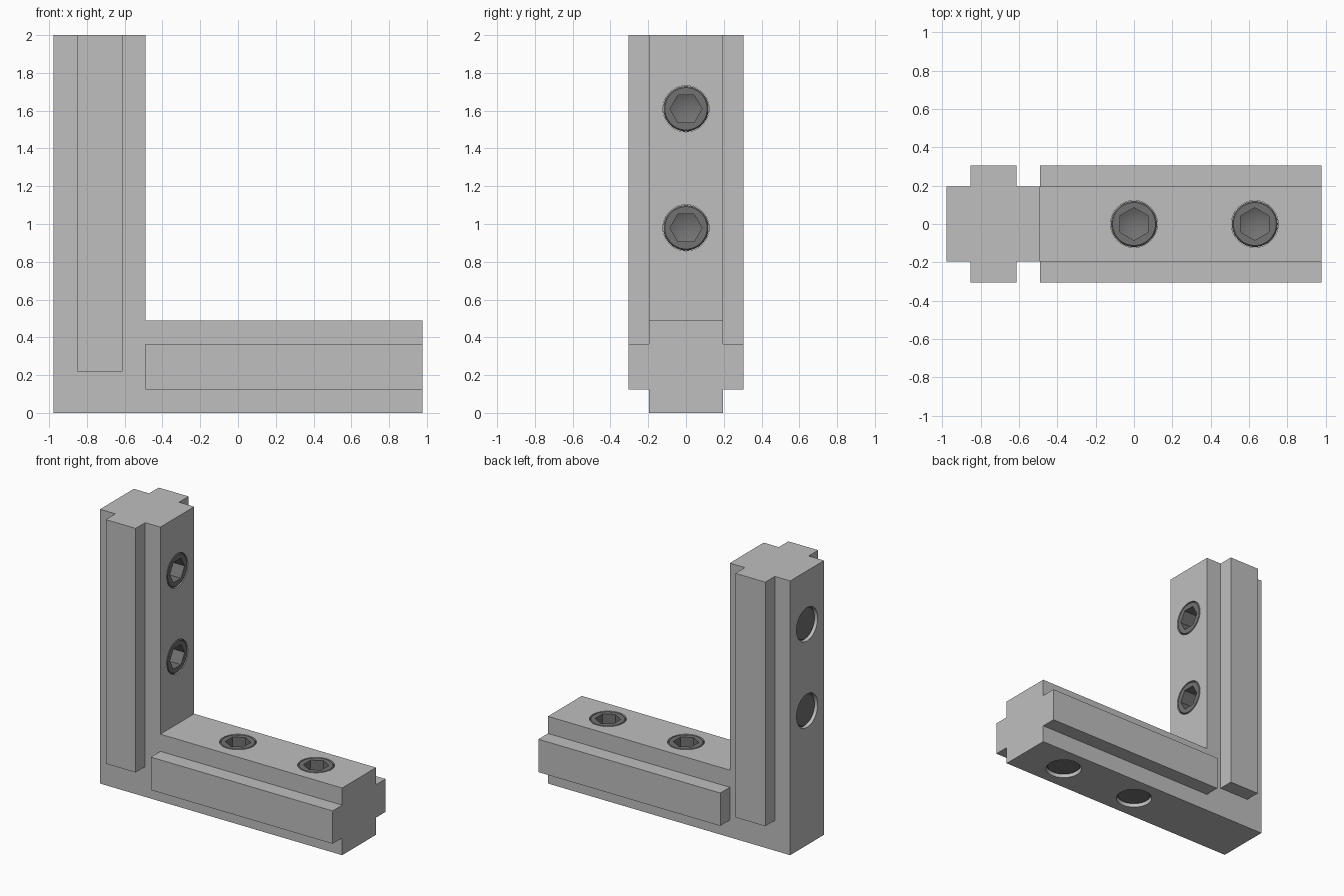
import bpy, bmesh, math
from mathutils import Matrix, Vector

cube = bpy.data.objects.get("Cube")
if cube:
    bpy.data.objects.remove(cube, do_unlink=True)


def material(name, value):
    mat = bpy.data.materials.new(name)
    mat.use_nodes = True
    col = (value, value, value, 1)
    mat.diffuse_color = col
    mat.node_tree.nodes["Principled BSDF"].inputs["Base Color"].default_value = col
    return mat


light_steel = material("light steel", 0.52)
dark_steel = material("dark steel", 0.17)


def finish(bm, name, mat):
    bmesh.ops.recalc_face_normals(bm, faces=bm.faces[:])
    mesh = bpy.data.meshes.new(name)
    bm.to_mesh(mesh)
    bm.free()
    mesh.materials.append(mat)
    obj = bpy.data.objects.new(name, mesh)
    bpy.context.collection.objects.link(obj)
    return obj


def prism(name, outline, half_depth):
    """Extrude an x-z outline symmetrically along y."""
    bm = bmesh.new()
    face = bm.faces.new([bm.verts.new((x, -half_depth, z)) for x, z in outline])
    ext = bmesh.ops.extrude_face_region(bm, geom=[face])
    verts = [v for v in ext["geom"] if isinstance(v, bmesh.types.BMVert)]
    bmesh.ops.translate(bm, verts=verts, vec=(0, 2 * half_depth, 0))
    return finish(bm, name, light_steel)


def rect(x0, x1, z0, z1):
    return [(x0, z0), (x1, z0), (x1, z1), (x0, z1)]


def smooth(obj):
    bpy.ops.object.select_all(action="DESELECT")
    obj.select_set(True)
    bpy.context.view_layer.objects.active = obj
    bpy.ops.object.shade_smooth_by_angle(angle=math.radians(30))


END, ARM, TOP = 0.977, 0.49, 2.0
SIDES = 48

# Where each screw meets the inner face, socket pointing outwards
upright = Matrix.Rotation(math.pi / 2, 4, "Y")
seats = {
    "upright_upper": Matrix.Translation((-ARM, 0, 1.61)) @ upright,
    "upright_lower": Matrix.Translation((-ARM, 0, 0.98)) @ upright,
    "foot_inner": Matrix.Translation((0, 0, ARM)),
    "foot_outer": Matrix.Translation((0.63, 0, ARM)),
}

# L-shaped body with a side rail along each arm
bracket = prism("corner_bracket", [(-END, 0), (END, 0), (END, ARM),
                                   (-ARM, ARM), (-ARM, TOP), (-END, TOP)], 0.195)
upright_rail = prism("upright_rail", rect(-0.853, -0.612, 0.22, TOP), 0.305)
foot_rail = prism("foot_rail", rect(-ARM, END, 0.125, 0.365), 0.305)

# Round holes through both arms
bm = bmesh.new()
for seat in seats.values():
    bmesh.ops.create_cone(bm, cap_ends=True, segments=SIDES, radius1=0.122, radius2=0.122,
                          depth=0.8, matrix=seat @ Matrix.Translation((0, 0, -0.25)))
holes = finish(bm, "hole_cutter", light_steel)

helpers = [(upright_rail, "UNION"), (foot_rail, "UNION"), (holes, "DIFFERENCE")]
for helper, operation in helpers:
    helper.hide_render = True
    mod = bracket.modifiers.new(helper.name, "BOOLEAN")
    mod.operation, mod.object, mod.solver = operation, helper, "EXACT"
graph = bpy.context.evaluated_depsgraph_get()
shaped = bpy.data.meshes.new_from_object(bracket.evaluated_get(graph))
bracket.modifiers.clear()
bracket.data = shaped
for helper, _ in helpers:
    bpy.data.objects.remove(helper, do_unlink=True)
smooth(bracket)


def ring(bm, count, radius, z):
    return [bm.verts.new((radius * math.cos(a), radius * math.sin(a), z))
            for a in (math.pi / 2 + math.tau * i / count for i in range(count))]


def bridge(bm, a, b):
    for i in range(len(a)):
        j = (i + 1) % len(a)
        bm.faces.new((a[i], a[j], b[j], b[i]))


def set_screw(name, seat):
    bm = bmesh.new()
    # Chamfered cylinder
    levels = [(0.11, -0.47), (0.12, -0.46), (0.12, -0.01), (0.112, 0)]
    rings = [ring(bm, SIDES, r, z) for r, z in levels]
    for low, high in zip(rings, rings[1:]):
        bridge(bm, low, high)
    bm.faces.new(rings[0])
    # Hexagonal socket with a conical bottom
    mouth, floor = ring(bm, 6, 0.085, 0), ring(bm, 6, 0.085, -0.15)
    bridge(bm, mouth, floor)
    tip = bm.verts.new((0, 0, -0.19))
    rim, step = rings[-1], SIDES // 6
    for i in range(6):
        j = (i + 1) % 6
        arc = [rim[(i * step + k) % SIDES] for k in range(step + 1)]
        bm.faces.new(arc + [mouth[j], mouth[i]])
        bm.faces.new((floor[i], floor[j], tip))
    obj = finish(bm, name, dark_steel)
    obj.matrix_world = seat
    smooth(obj)


for name, seat in seats.items():
    set_screw(name + "_screw", seat)
